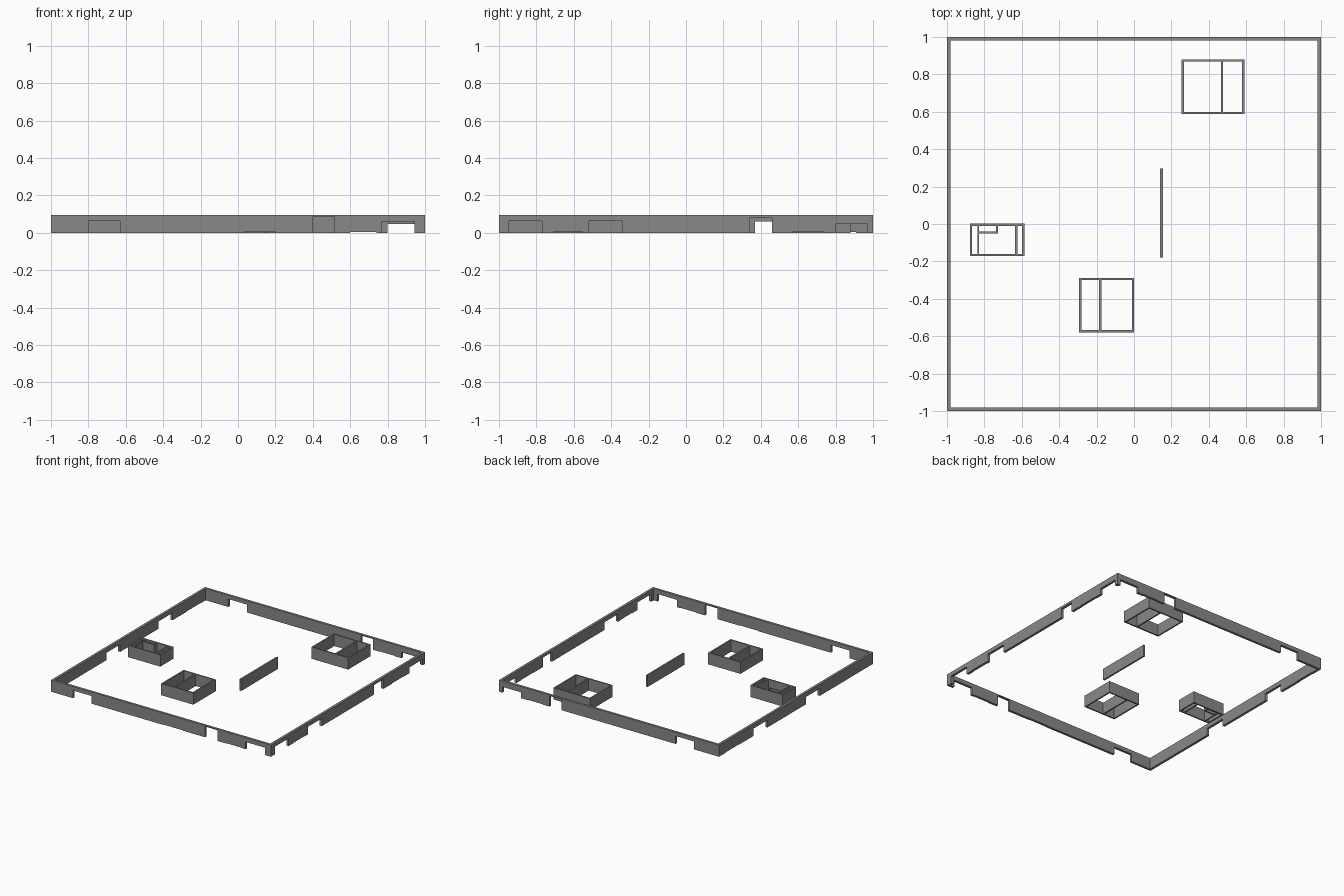
import bpy, bmesh
from mathutils import Vector

if "Cube" in bpy.data.objects:
    bpy.data.objects.remove(bpy.data.objects["Cube"])

H = 0.096   # common wall height
T = 0.02    # perimeter wall thickness
P = 0.012   # room wall thickness

grey = bpy.data.materials.new("dark_grey")
grey.diffuse_color = (0.25, 0.25, 0.25, 1)
grey.use_nodes = True
grey.node_tree.nodes["Principled BSDF"].inputs["Base Color"].default_value = grey.diffuse_color


def finish(name, bm):
    bmesh.ops.recalc_face_normals(bm, faces=bm.faces)
    mesh = bpy.data.meshes.new(name)
    bm.to_mesh(mesh)
    bm.free()
    mesh.materials.append(grey)
    obj = bpy.data.objects.new(name, mesh)
    bpy.context.collection.objects.link(obj)
    return obj


def notched_wall(name, axis, lo, hi, side, openings):
    """Extruded wall outline with door openings (start, end, height) cut from the floor."""
    outline = [(lo, 0)]
    for a, b, h in openings:
        outline += [(a, 0), (a, h), (b, h), (b, 0)]
    outline += [(hi, 0), (hi, H), (lo, H)]
    place = (lambda s, z: (s, side, z)) if axis == 'x' else (lambda s, z: (side, s, z))
    bm = bmesh.new()
    face = bm.faces.new([bm.verts.new(place(s, z)) for s, z in outline])
    ext = bmesh.ops.extrude_face_region(bm, geom=[face])
    inward = -T if side > 0 else T
    move = Vector((0, inward, 0)) if axis == 'x' else Vector((inward, 0, 0))
    bmesh.ops.translate(bm, vec=move,
                        verts=[v for v in ext['geom'] if isinstance(v, bmesh.types.BMVert)])
    finish(name, bm)


def add_box(bm, x0, x1, y0, y1):
    box = bmesh.ops.create_cube(bm, size=1)['verts']
    bmesh.ops.scale(bm, vec=(x1 - x0, y1 - y0, H), verts=box)
    bmesh.ops.translate(bm, vec=((x0 + x1) / 2, (y0 + y1) / 2, H / 2), verts=box)


def room(name, x0, x1, y0, y1, partitions):
    """Four walls around a rectangle plus inner partition boxes."""
    bm = bmesh.new()
    add_box(bm, x0, x1, y0, y0 + P)
    add_box(bm, x0, x1, y1 - P, y1)
    add_box(bm, x0, x0 + P, y0 + P, y1 - P)
    add_box(bm, x1 - P, x1, y0 + P, y1 - P)
    for part in partitions:
        add_box(bm, *part)
    finish(name, bm)


# Perimeter walls with openings
notched_wall("front_wall", 'x', -1, 1, -1,
             [(-0.80, -0.63, 0.063), (0.03, 0.20, 0.003), (0.40, 0.515, 0.088),
              (0.60, 0.74, 0.003), (0.77, 0.945, 0.06)])
notched_wall("back_wall", 'x', -1, 1, 1,
             [(-0.775, -0.605, 0.065), (0.43, 0.54, 0.088), (0.60, 0.74, 0.003),
              (0.80, 0.97, 0.048)])
S = 1 - T
notched_wall("right_wall", 'y', -S, S, 1,
             [(-0.95, -0.77, 0.063), (-0.71, -0.55, 0.003), (-0.52, -0.34, 0.063),
              (0.34, 0.46, 0.078), (0.57, 0.74, 0.003), (0.80, 0.97, 0.048)])
notched_wall("left_wall", 'y', -S, S, -1,
             [(-0.31, -0.13, 0.06), (0.37, 0.55, 0.06), (0.74, 0.91, 0.003)])

# Inner rooms
room("back_room", 0.255, 0.59, 0.588, 0.88, [(0.464, 0.476, 0.60, 0.868)])
room("front_room", -0.293, 0.0, -0.58, -0.288, [(-0.186, -0.174, -0.568, -0.30)])
room("left_room", -0.878, -0.586, -0.172, 0.002,
     [(-0.838, -0.828, -0.16, -0.01), (-0.636, -0.624, -0.16, -0.01),
      (-0.828, -0.728, -0.05, -0.04), (-0.738, -0.728, -0.04, -0.01)])

# Free-standing divider
bm = bmesh.new()
add_box(bm, 0.14, 0.154, -0.178, 0.297)
finish("divider_wall", bm)
